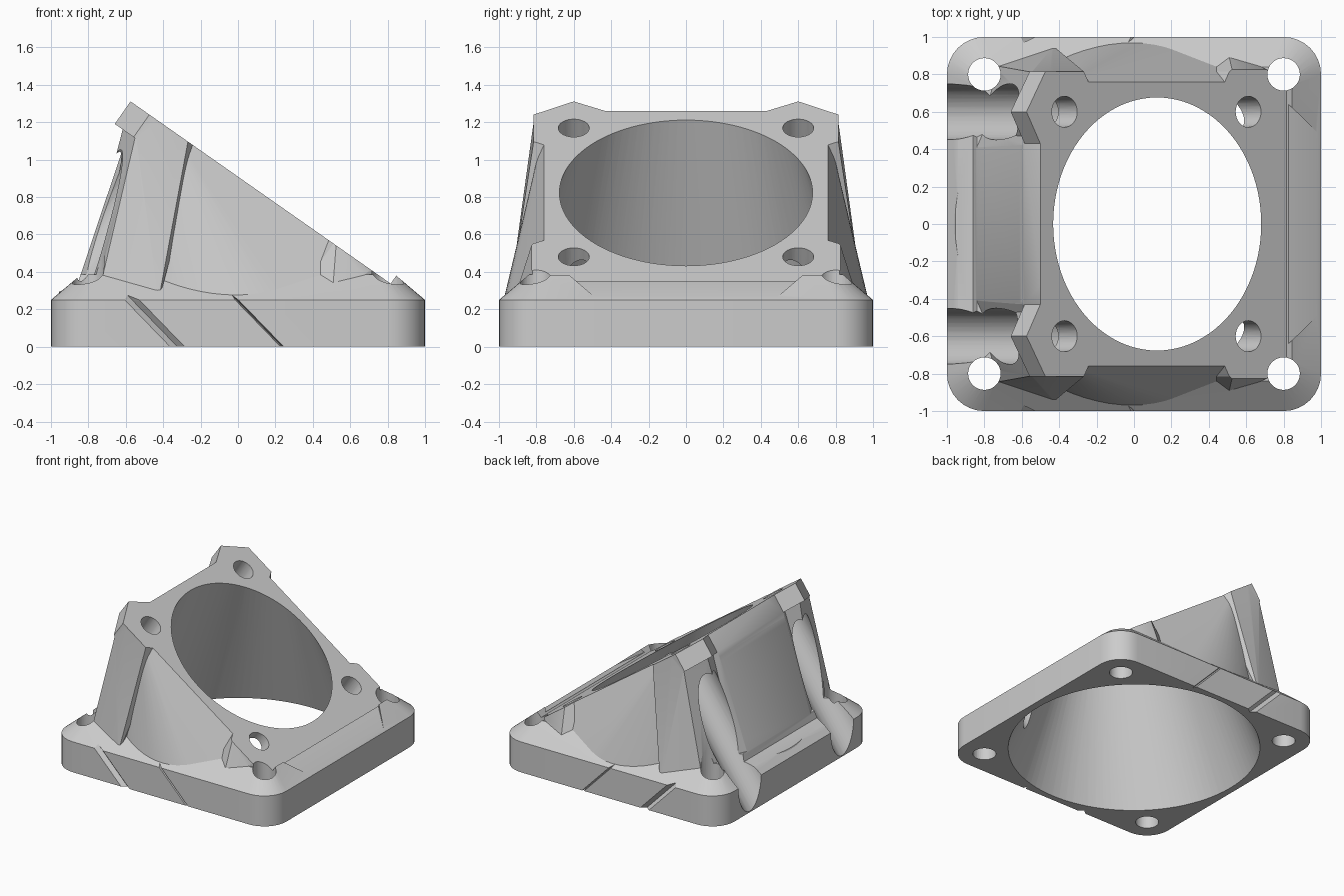
import bpy, bmesh, math
from mathutils import Vector

if "Cube" in bpy.data.objects:
    bpy.data.objects.remove(bpy.data.objects["Cube"])

TILT = math.radians(35)
UP = Vector((-math.cos(TILT), 0, math.sin(TILT)))     # up the sloped face
NORMAL = Vector((math.sin(TILT), 0, math.cos(TILT)))  # out of the sloped face
CENTRE = Vector((0.12, 0, 0.825))
THICK = 0.147
SPARE = 0.02   # stock left above the sloped face until it is trimmed

grey = bpy.data.materials.new("plain_grey")
grey.use_nodes = True
grey.diffuse_color = (0.604, 0.604, 0.604, 1)
grey.node_tree.nodes["Principled BSDF"].inputs["Base Color"].default_value = grey.diffuse_color


def flat(points, z):
    return [Vector((x, y, z)) for x, y in points]


def slope(points, d):
    return [CENTRE + UP * u + Vector((0, v, 0)) + NORMAL * d for u, v in points]


def across(profile, half):
    return [Vector((x, y, z)) for x, z in profile for y in (-half, half)]


def ring(r, n=96, x=0.0, y=0.0):
    return [(x + r * math.cos(math.tau * i / n), y + r * math.sin(math.tau * i / n)) for i in range(n)]


def rounded_square(half, r):
    return [p for x in (-1, 1) for y in (-1, 1)
            for p in ring(r, 32, x * (half - r), y * (half - r))]


def hull(name, points):
    bm = bmesh.new()
    for p in points:
        bm.verts.new(p)
    bmesh.ops.convex_hull(bm, input=bm.verts)
    loose = [v for v in bm.verts if not v.link_faces]
    bmesh.ops.delete(bm, geom=loose, context='VERTS')
    bmesh.ops.recalc_face_normals(bm, faces=bm.faces)
    mesh = bpy.data.meshes.new(name)
    bm.to_mesh(mesh)
    bm.free()
    ob = bpy.data.objects.new(name, mesh)
    bpy.context.collection.objects.link(ob)
    mesh.materials.append(grey)
    return ob


def volume(mesh):
    bm = bmesh.new()
    bm.from_mesh(mesh)
    v = bm.calc_volume(signed=True)
    bm.free()
    return v


def combine(target, other, op):
    """Apply a boolean, keeping the first solver whose volume makes sense."""
    before, part = volume(target.data), volume(other.data)
    sign = 1 if op == 'UNION' else -1
    mod = target.modifiers.new(op, 'BOOLEAN')
    mod.operation, mod.object = op, other
    result = None
    for solver in ('MANIFOLD', 'EXACT', 'FLOAT'):
        mod.solver = solver
        graph = bpy.context.evaluated_depsgraph_get()
        mesh = bpy.data.meshes.new_from_object(target.evaluated_get(graph))
        change = sign * (volume(mesh) - before)
        if 1e-7 < change < part + 1e-4:
            result = mesh
            break
    target.modifiers.remove(mod)
    if result:
        target.data = result
    bpy.data.objects.remove(other)


def add(name, points):
    combine(adapter, hull(name, points), 'UNION')


def cut(name, points):
    combine(adapter, hull(name, points), 'DIFFERENCE')


# Base flange with a sloped shoulder
adapter = hull("angled_duct_adapter", flat(rounded_square(1, 0.2), 0) + flat(rounded_square(1, 0.2), 0.25)
               + flat(rounded_square(0.84, 0.1), 0.385))

# Funnel body from the round base to the tilted square
plate = [(u * a, v * b) for u in (-1, 1) for v in (-1, 1) for a, b in ((0.758, 0.43), (0.62, 0.75))]
add("funnel", flat(ring(0.975), 0.1) + flat(ring(0.975), 0.25)
    + slope(plate, -THICK) + slope(plate, SPARE))

# Flat back wall and gently sloped toe
cut("back_trim", across([(-0.6, 1.105), (-0.7, 1.175), (-1.1, 1.175), (-1.1, 0.24), (-0.86, 0.33)], 0.62))

# Corner tabs and the legs under them
tab = [(0.476, 0.815), (0.725, 0.815), (0.848, 0.6), (0.705, 0.33), (0.4, 0.33), (0.4, 0.675)]
leg_top = [(0.48, 0.812), (0.72, 0.812), (0.8, 0.6), (0.71, 0.38), (0.41, 0.38), (0.41, 0.67)]
leg_front = [(0.478, 0.813), (0.7, 0.81), (0.405, 0.68), (0.6, 0.6)]
upper_foot = [(-0.43, 0.95), (-0.76, 0.85), (-0.86, 0.5), (-0.5, 0.7)]
lower_foot = [(0.5, 0.93), (0.78, 0.78), (0.85, 0.55), (0.5, 0.7)]
for s in (1, -1):
    high = [(u, s * v) for u, v in tab]
    low = [(-u, s * v) for u, v in tab]
    top = [(u, s * v) for u, v in leg_top]
    front = [(u, s * v) for u, v in leg_front]
    add("upper_tab", slope(high, SPARE * 1.5) + slope(high, -THICK))
    add("upper_leg", slope(top, 0.01 - THICK) + slope(front, SPARE / 2)
        + flat([(x, s * y) for x, y in upper_foot], 0.22))
    add("lower_leg", slope(low, SPARE * 1.5) + slope(low, -THICK)
        + flat([(x, s * y) for x, y in lower_foot], 0.22))

# Trim everything to the sloped face
face = [(u, v) for u in (-0.85, 1.2) for v in (-1.1, 1.1)]
cut("face_trim", slope(face, 0) + slope(face, 0.6))
cut("toe_trim", across([(0.705, 0.42), (0.705, 0.6)], 0.76) + across([(1.02, 0.245), (1.02, 0.6)], 0.45))

# Main bore
cut("bore", flat(ring(0.965), -0.04) + slope(ring(0.675), 0.004))

# Screw holes, driver channels and shallow side grooves
for s in (1, -1):
    for end in (1, -1):
        hole = ring(0.083, 32, 0.6 * end, 0.6 * s)
        cut("face_hole", slope(hole, 0.1) + slope(hole, -0.3))
        hole = ring(0.087, 32, 0.8 * end, 0.8 * s)
        cut("base_hole", flat(hole, -0.1) + flat(hole, 0.7))
    channel = ring(0.15, 40, 0.6, 0.6 * s)
    cut("driver_channel", slope(channel, -THICK - 0.03) + slope(channel, -1.7))
    for x, w in ((-0.63, 0.13), (-0.02, 0.03)):
        cut("groove", [Vector((x + dx + k, s * y, z)) for dx, z in ((-0.05, 0.3), (0.27, -0.03))
                       for k, y in ((0, 1.02), (w, 1.02), (w / 2, 0.97))])

# Smooth round walls, keep the edges crisp
bpy.ops.object.select_all(action='DESELECT')
adapter.select_set(True)
bpy.context.view_layer.objects.active = adapter
bpy.ops.object.shade_smooth_by_angle(angle=math.radians(25))
